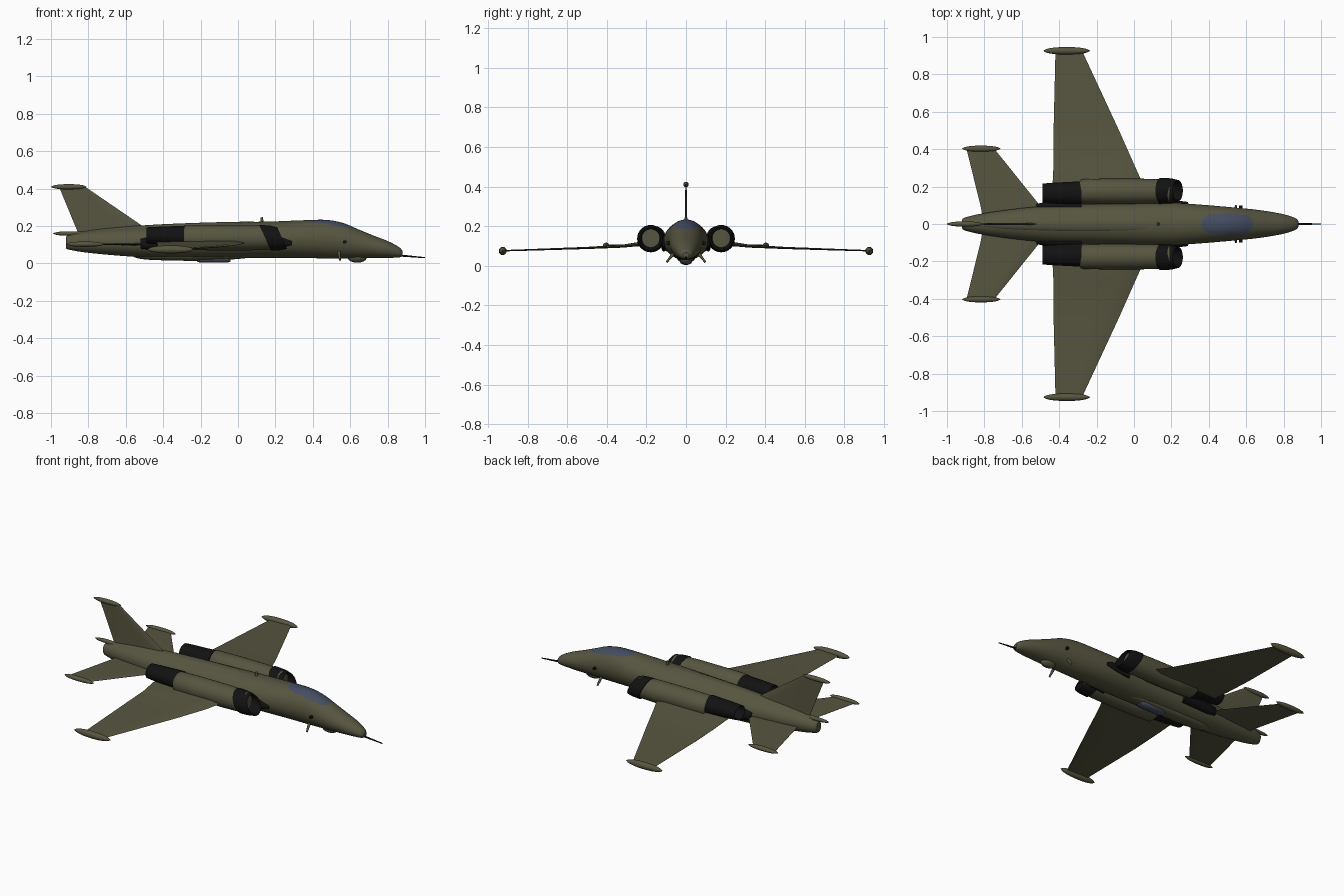
import bpy, bmesh, math
from mathutils import Vector

cube = bpy.data.objects.get("Cube")
if cube:
    bpy.data.objects.remove(cube, do_unlink=True)


def material(name, rgb):
    m = bpy.data.materials.new(name)
    m.use_nodes = True
    m.diffuse_color = (*rgb, 1)
    bsdf = m.node_tree.nodes["Principled BSDF"]
    bsdf.inputs["Base Color"].default_value = (*rgb, 1)
    bsdf.inputs["Roughness"].default_value = 0.7
    return m


OLIVE = material("olive paint", (0.095, 0.091, 0.051))
BLACK = material("black metal", (0.006, 0.006, 0.006))
GLASS = material("blue grey glass", (0.058, 0.074, 0.118))


def finish(name, bm, mat, mirror=False, angle=40):
    """Turn a bmesh into a smooth shaded object, optionally on both sides."""
    bmesh.ops.recalc_face_normals(bm, faces=bm.faces)
    me = bpy.data.meshes.new(name)
    bm.to_mesh(me)
    bm.free()
    me.materials.append(mat)
    for p in me.polygons:
        p.use_smooth = True
    me.set_sharp_from_angle(angle=math.radians(angle))
    ob = bpy.data.objects.new(name, me)
    bpy.context.collection.objects.link(ob)
    if mirror:
        mod = ob.modifiers.new("both sides", 'MIRROR')
        mod.use_axis = (False, True, False)
    return ob


def skin(bm, rings):
    """Bridge rings of points and cap both ends."""
    loops = [[bm.verts.new(p) for p in r] for r in rings]
    n = len(loops[0])
    for a, b in zip(loops, loops[1:]):
        for i in range(n):
            j = (i + 1) % n
            bm.faces.new((a[i], a[j], b[j], b[i]))
    bm.faces.new(loops[0])
    bm.faces.new(loops[-1])


def smooth_stations(stations, steps):
    """Catmull-Rom resampling of the station list."""
    pts = [Vector(s) for s in stations]
    out = []
    for i in range(len(pts) - 1):
        p0, p1, p2 = pts[max(i - 1, 0)], pts[i], pts[i + 1]
        p3 = pts[min(i + 2, len(pts) - 1)]
        for k in range(steps):
            t = k / steps
            out.append(0.5 * (2 * p1 + (p2 - p0) * t
                              + (2 * p0 - 5 * p1 + 4 * p2 - p3) * t ** 2
                              + (3 * p1 - p0 - 3 * p2 + p3) * t ** 3))
    return out + [pts[-1]]


def body(name, stations, mat, y=0, sides=32, steps=1, shear=0, mirror=False):
    """Elliptical body along x; stations are x, centre z, half width, half height."""
    if steps > 1:
        stations = smooth_stations(stations, steps)
    bm = bmesh.new()
    rings = []
    for x, z, w, h in stations:
        ring = []
        for i in range(sides):
            a = math.tau * i / sides
            dz = h * math.sin(a)
            ring.append((x - shear * dz, y + w * math.cos(a), z + dz))
        rings.append(ring)
    skin(bm, rings)
    return finish(name, bm, mat, mirror)


def pod(name, x0, x1, y, z, w, h, mirror=False):
    """Teardrop pod, blunt in front and slender behind."""
    st = []
    for i in range(17):
        t = i / 16
        r = max(0.05, (1 - abs(2 * t - 1) ** 2.4) ** 0.6)
        st.append((x0 + (x1 - x0) * t, z, w * r, h * r))
    return body(name, st, OLIVE, y, 16, mirror=mirror)


def surface(name, sections, upright=False, mirror=False):
    """Aerofoil lofted over sections of leading x, trailing x, span, offset, thickness."""
    bm = bmesh.new()
    chord = [i / 10 for i in range(11)]
    shape = [2.6 * (math.sqrt(c) - c) * (1 - 0.25 * c) * 0.8 + 0.06 * c for c in chord]
    outline = list(zip(chord, shape)) + [(c, -s) for c, s in zip(chord, shape)][:0:-1]
    rings = []
    for lead, trail, span, off, thick in sections:
        ring = []
        for c, s in outline:
            x, d = lead + (trail - lead) * c, off + s * thick
            ring.append((x, d, span) if upright else (x, span, d))
        rings.append(ring)
    skin(bm, rings)
    return finish(name, bm, OLIVE, mirror)


def rod(name, a, b, r0, r1, mat, mirror=False):
    """Tapered round rod between two points."""
    a, b = Vector(a), Vector(b)
    q = (b - a).to_track_quat('Z', 'Y')
    circle = [Vector((math.cos(t), math.sin(t), 0))
              for t in (math.tau * i / 10 for i in range(10))]
    bm = bmesh.new()
    skin(bm, [[p + q @ (c * r) for c in circle] for p, r in ((a, r0), (b, r1))])
    return finish(name, bm, mat, mirror)


# Fuselage with the glazed canopy marked out by a rounded outline
fuselage = body("fuselage", [
    (-0.92, 0.112, 0.022, 0.030), (-0.9, 0.113, 0.036, 0.040), (-0.8, 0.115, 0.058, 0.058),
    (-0.6, 0.115, 0.085, 0.076), (-0.4, 0.116, 0.100, 0.088), (0.0, 0.124, 0.110, 0.096),
    (0.2, 0.127, 0.113, 0.098), (0.35, 0.130, 0.104, 0.101), (0.47, 0.130, 0.094, 0.103),
    (0.56, 0.122, 0.086, 0.095), (0.64, 0.106, 0.078, 0.078), (0.72, 0.090, 0.067, 0.061),
    (0.80, 0.075, 0.052, 0.045), (0.86, 0.060, 0.033, 0.028), (0.88, 0.053, 0.015, 0.014)],
    OLIVE, sides=72, steps=12)
fuselage.data.materials.append(GLASS)
for p in fuselage.data.polygons:
    c = p.center
    if c.z > 0.12 and abs((c.x - 0.497) / 0.138) ** 2.8 + abs(c.y / 0.056) ** 2.8 < 1:
        p.material_index = 1

# Raised spine, belly fairing and belly window
body("spine", [(-0.90, 0.150, 0.012, 0.010), (-0.7, 0.168, 0.030, 0.020),
               (-0.4, 0.190, 0.040, 0.020), (0.0, 0.205, 0.040, 0.018),
               (0.2, 0.208, 0.030, 0.012)], OLIVE, steps=4)
body("belly_fairing", [(-0.56, 0.045, 0.01, 0.01), (-0.48, 0.042, 0.040, 0.022),
                       (-0.2, 0.040, 0.045, 0.026), (0.0, 0.042, 0.035, 0.018),
                       (0.08, 0.045, 0.01, 0.01)], OLIVE, steps=4)
body("belly_window", [(-0.22, 0.022, 0.018, 0.012), (-0.20, 0.020, 0.030, 0.016),
                      (-0.06, 0.020, 0.030, 0.016), (-0.04, 0.022, 0.018, 0.012)], GLASS)

# Engine nacelles, slanted intakes and exhausts
body("nacelle", [(-0.29, 0.139, 0.056, 0.056), (-0.28, 0.138, 0.064, 0.064),
                 (-0.15, 0.137, 0.068, 0.067), (0.05, 0.137, 0.067, 0.067),
                 (0.19, 0.137, 0.063, 0.063)], OLIVE, 0.175, mirror=True)
body("intake", [(0.145, 0.137, 0.069, 0.069), (0.20, 0.137, 0.066, 0.066),
                (0.235, 0.136, 0.057, 0.058), (0.23, 0.136, 0.050, 0.051),
                (0.16, 0.137, 0.042, 0.043)], BLACK, 0.178, shear=0.45, mirror=True)
body("intake_splitter", [(0.13, 0.115, 0.016, 0.044), (0.22, 0.113, 0.014, 0.030),
                         (0.29, 0.108, 0.006, 0.010)], BLACK, 0.112, 16, mirror=True)
body("exhaust", [(-0.44, 0.150, 0.040, 0.034), (-0.485, 0.150, 0.045, 0.038),
                 (-0.49, 0.150, 0.050, 0.043), (-0.43, 0.149, 0.055, 0.047),
                 (-0.28, 0.146, 0.062, 0.056)], BLACK, 0.166, mirror=True)
body("heat_shield", [(-0.52, 0.105, 0.016, 0.026), (-0.46, 0.108, 0.028, 0.036),
                     (-0.28, 0.118, 0.036, 0.044)], BLACK, 0.092, 20, mirror=True)

# Flying surfaces with their tip pods
surface("wing", [(0.10, -0.43, 0.06, 0.115, 0.024), (0.045, -0.435, 0.22, 0.112, 0.023),
                 (0.0, -0.43, 0.32, 0.099, 0.015), (-0.08, -0.43, 0.5, 0.090, 0.011),
                 (-0.275, -0.42, 0.92, 0.076, 0.007)], mirror=True)
pod("wing_tip_pod", -0.485, -0.235, 0.926, 0.075, 0.020, 0.021, True)
surface("tailplane", [(-0.46, -0.81, 0.04, 0.103, 0.013), (-0.50, -0.82, 0.095, 0.103, 0.012),
                      (-0.745, -0.895, 0.40, 0.103, 0.006)], mirror=True)
pod("tailplane_tip_pod", -0.92, -0.715, 0.403, 0.103, 0.016, 0.014, True)
surface("tail_fin", [(-0.42, -0.85, 0.15, 0, 0.018), (-0.51, -0.87, 0.20, 0, 0.012),
                     (-0.81, -0.955, 0.405, 0, 0.007)], upright=True)
pod("fin_tip_pod", -1.0, -0.81, 0, 0.41, 0.014, 0.014)
pod("tail_bullet", -0.99, -0.80, 0, 0.16, 0.013, 0.012)

# Nose probe, chin sensor, aerials and side vanes
rod("nose_probe", (0.86, 0, 0.043), (1.0, 0, 0.031), 0.006, 0.003, BLACK)
pod("chin_sensor", 0.585, 0.69, 0, 0.032, 0.029, 0.027)
rod("top_aerial", (0.13, 0, 0.21), (0.127, 0, 0.247), 0.010, 0.006, OLIVE)
rod("lower_blade", (0.54, 0.065, 0.06), (0.545, 0.098, 0.018), 0.009, 0.005, OLIVE, True)
rod("side_vane", (0.57, 0.07, 0.115), (0.57, 0.099, 0.115), 0.010, 0.009, BLACK, True)
